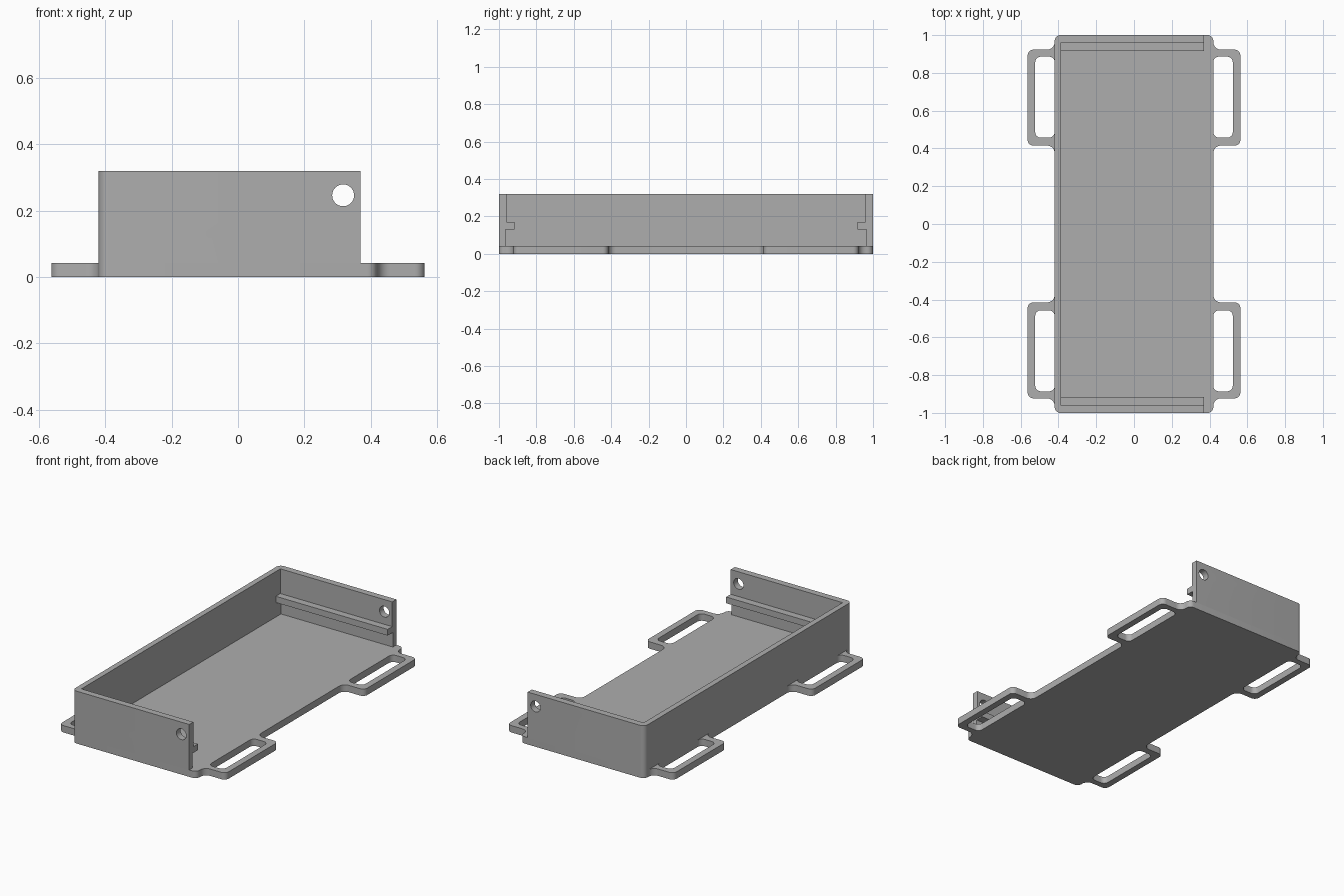
import bpy, bmesh, math
from mathutils import Vector

cube = bpy.data.objects.get("Cube")
if cube:
    bpy.data.objects.remove(cube, do_unlink=True)

grey = bpy.data.materials.new("light_grey")
grey.use_nodes = True
grey.diffuse_color = (0.42, 0.42, 0.42, 1)
grey.node_tree.nodes["Principled BSDF"].inputs["Base Color"].default_value = grey.diffuse_color


def rounded(corners, steps=8):
    """Outline from right-angled (x, y, radius) corners."""
    pts = []
    for i, (x, y, r) in enumerate(corners):
        p = Vector((x, y))
        if r == 0:
            pts.append(p)
            continue
        d1 = (Vector(corners[i - 1][:2]) - p).normalized()
        d2 = (Vector(corners[(i + 1) % len(corners)][:2]) - p).normalized()
        c = p + r * (d1 + d2)
        for k in range(steps + 1):
            t = math.pi / 2 * k / steps
            pts.append(c - r * (d2 * math.cos(t) + d1 * math.sin(t)))
    return pts


def select_only(ob):
    bpy.ops.object.select_all(action='DESELECT')
    ob.select_set(True)
    bpy.context.view_layer.objects.active = ob


def extrude(name, outlines, low, high, rotation=(0, 0, 0), axis=2):
    """Solid plate from closed outlines; inner outlines become holes."""
    curve = bpy.data.curves.new(name, 'CURVE')
    curve.dimensions = '2D'
    curve.fill_mode = 'BOTH'
    curve.extrude = (high - low) / 2
    for outline in outlines:
        spline = curve.splines.new('POLY')
        spline.points.add(len(outline) - 1)
        for point, p in zip(spline.points, outline):
            point.co = (p[0], p[1], 0, 1)
        spline.use_cyclic_u = True
    ob = bpy.data.objects.new(name, curve)
    bpy.context.collection.objects.link(ob)
    ob.rotation_euler = rotation
    ob.location[axis] = (low + high) / 2
    select_only(ob)
    bpy.ops.object.convert(target='MESH')
    ob = bpy.context.object
    bm = bmesh.new()
    bm.from_mesh(ob.data)
    bmesh.ops.remove_doubles(bm, verts=bm.verts, dist=0.0001)
    bmesh.ops.recalc_face_normals(bm, faces=bm.faces)
    bm.to_mesh(ob.data)
    bm.free()
    ob.data.materials.clear()
    ob.data.materials.append(grey)
    return ob


HALF_W, PLATE, TOP = 0.42, 0.042, 0.32
WALL_END, INNER_X, INNER_Y = 0.37, -0.386, 0.966

# Base plate with four slotted strap ears
quarter = [(HALF_W, 0.415, 0.04), (0.563, 0.415, 0.03), (0.563, 0.923, 0.03),
           (HALF_W, 0.923, 0.04), (HALF_W, 1, 0.03)]
right_half = [(x, -y, r) for x, y, r in reversed(quarter)] + quarter
left_half = [(-x, y, r) for x, y, r in reversed(right_half)]
slot = [(0.42, 0.457, 0.03), (0.523, 0.457, 0.03),
        (0.523, 0.886, 0.03), (0.42, 0.886, 0.03)]
slots = [rounded([(sx * x, sy * y, r) for x, y, r in slot])
         for sx in (-1, 1) for sy in (-1, 1)]
base = extrude("base_plate", [rounded(right_half + left_half)] + slots, 0, PLATE)

# Three-sided wall, open on one long side
wall_outline = [(WALL_END, 1, 0), (-HALF_W, 1, 0.03), (-HALF_W, -1, 0.03), (WALL_END, -1, 0),
                (WALL_END, -INNER_Y, 0), (INNER_X, -INNER_Y, 0),
                (INNER_X, INNER_Y, 0), (WALL_END, INNER_Y, 0)]
walls = extrude("side_walls", [rounded(wall_outline)], PLATE, TOP)

# Guide rails on the inside of both end walls, with a slight lip above
rail = [(INNER_Y, 0.131), (0.916, 0.131), (0.916, 0.169),
        (0.96, 0.169), (0.96, TOP), (INNER_Y, TOP)]
rails = [extrude(name, [[(s * y, z) for y, z in rail]], INNER_X, WALL_END,
                 (math.pi / 2, 0, math.pi / 2), 0)
         for name, s in (("front_rail", -1), ("back_rail", 1))]

# Screw holes through both end walls
bpy.ops.mesh.primitive_cylinder_add(vertices=40, radius=0.033, depth=2.4,
                                    location=(0.317, 0, 0.246),
                                    rotation=(math.pi / 2, 0, 0))
cutter = bpy.context.object
cutter.name = "hole_cutter"
cutter.hide_render = True
for ob in [walls] + rails:
    mod = ob.modifiers.new("screw_hole", 'BOOLEAN')
    mod.operation = 'DIFFERENCE'
    mod.solver = 'EXACT'
    mod.object = cutter
    select_only(ob)
    bpy.ops.object.modifier_apply(modifier=mod.name)
bpy.data.objects.remove(cutter, do_unlink=True)

for ob in [base, walls] + rails:
    select_only(ob)
    bpy.ops.object.shade_smooth_by_angle(angle=math.radians(30))
